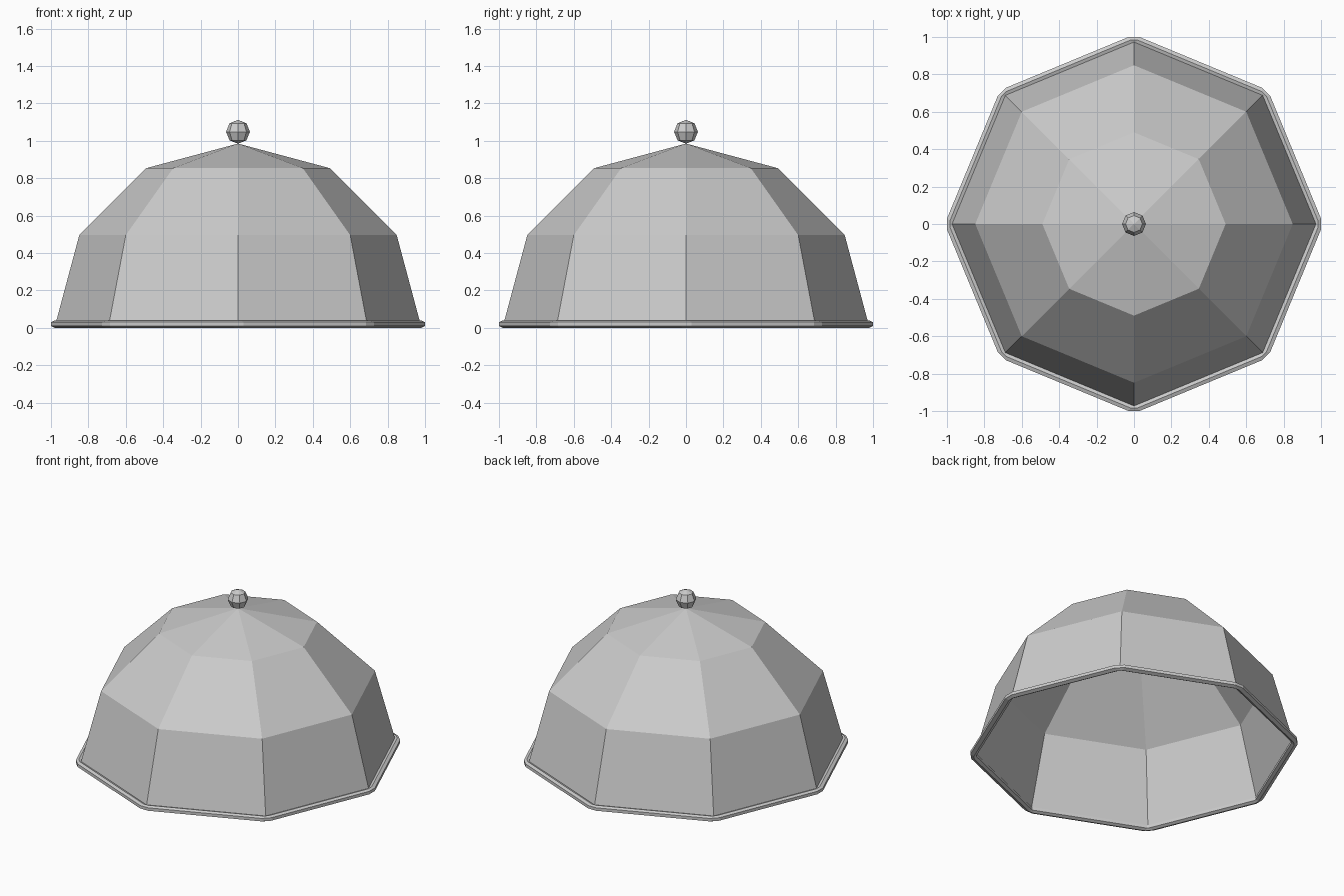
import bpy, math

if "Cube" in bpy.data.objects:
    bpy.data.objects.remove(bpy.data.objects["Cube"])

SIDES = 8


def make_object(name, verts, faces):
    mesh = bpy.data.meshes.new(name)
    mesh.from_pydata(verts, [], faces)
    mesh.update()
    obj = bpy.data.objects.new(name, mesh)
    bpy.context.collection.objects.link(obj)
    return obj


def ring(radius, z, angles):
    return [(radius * math.cos(a), radius * math.sin(a), z) for a in angles]


def bridge(a, b, n):
    return [(a * n + i, a * n + (i + 1) % n, b * n + (i + 1) % n, b * n + i)
            for i in range(n)]


corners = [2 * math.pi * i / SIDES for i in range(SIDES)]

# open faceted dome shell, closed by a fan at the apex
verts, faces = [], []
for k in range(3):
    lat = math.radians(30 * k)
    verts += ring(0.98 * math.cos(lat), 0.005 + 0.98 * math.sin(lat), corners)
    if k:
        faces += bridge(k - 1, k, SIDES)
verts.append((0, 0, 0.985))
faces += [(2 * SIDES + i, 2 * SIDES + (i + 1) % SIDES, 3 * SIDES) for i in range(SIDES)]
make_object("dome", verts, faces)

# rim bead with blunted corners: radius, height, half-width of the corner cut
profile = [(0.98, 0.0, 0.018), (1.0, 0.01, 0.03), (1.0, 0.03, 0.03),
           (0.984, 0.038, 0.018), (0.966, 0.03, 0.004), (0.966, 0.01, 0.004)]
verts, faces = [], []
for k, (r, z, half) in enumerate(profile):
    angles = [a + s * half / r for a in corners for s in (-1, 1)]
    verts += ring(r, z, angles)
    faces += bridge(k, (k + 1) % len(profile), 2 * SIDES)
make_object("rim", verts, faces)

# faceted knob resting on the apex
bpy.ops.mesh.primitive_uv_sphere_add(segments=SIDES, ring_count=4, radius=0.064,
                                     location=(0, 0, 1.048))
bpy.context.object.name = "knob"
